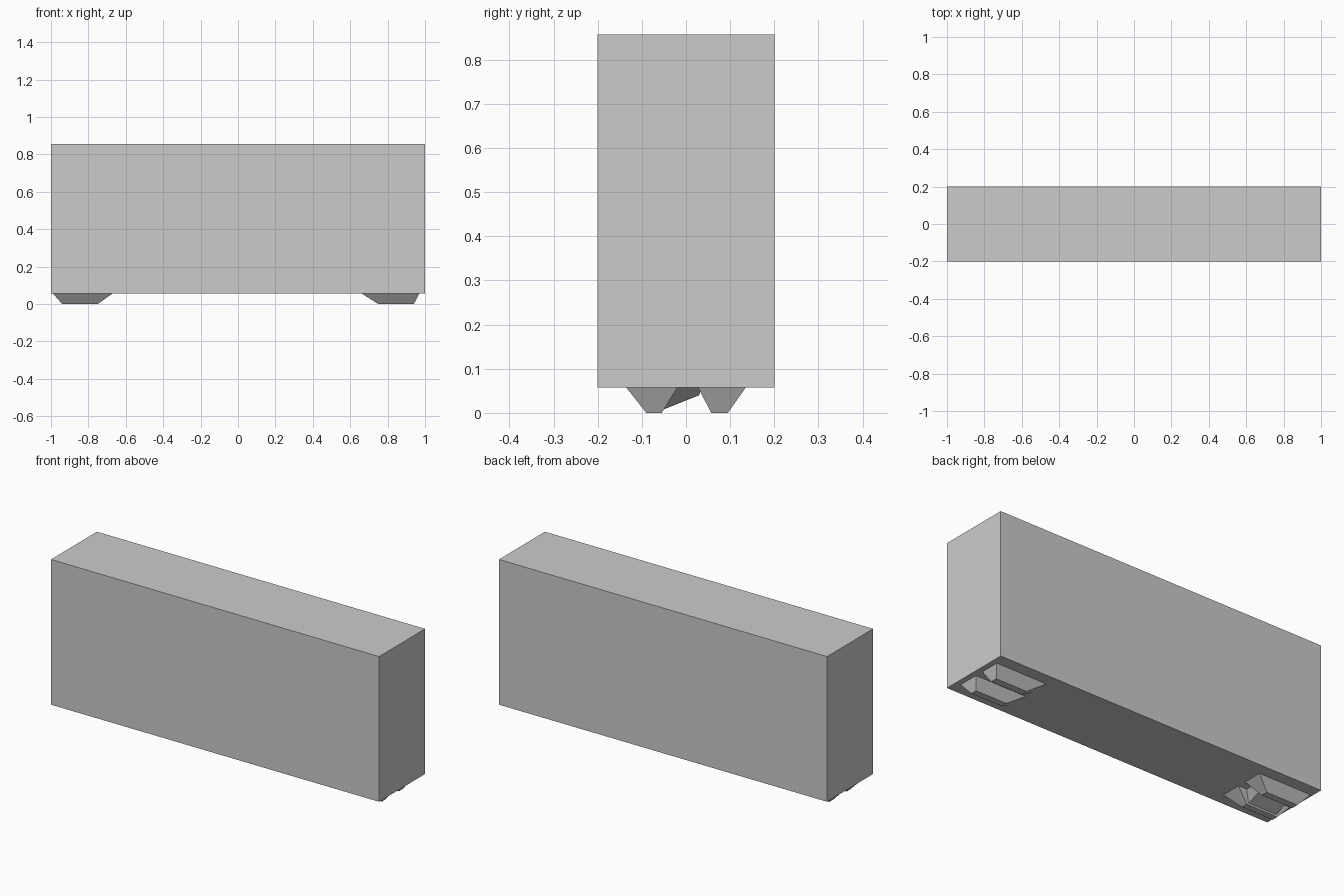
import bpy, bmesh

if "Cube" in bpy.data.objects:
    bpy.data.objects.remove(bpy.data.objects["Cube"])

Z0, Z1 = 0.057, 0.857


def frustum(name, top, bottom, z_top, z_bottom):
    """Solid between two rectangles (x0, x1, y0, y1)."""
    bm = bmesh.new()
    rings = []
    for (x0, x1, y0, y1), z in ((bottom, z_bottom), (top, z_top)):
        rings.append([bm.verts.new((x, y, z)) for x, y in
                      ((x0, y0), (x1, y0), (x1, y1), (x0, y1))])
    low, high = rings
    bm.faces.new(low[::-1])
    bm.faces.new(high)
    for i in range(4):
        j = (i + 1) % 4
        bm.faces.new((low[i], low[j], high[j], high[i]))
    bmesh.ops.recalc_face_normals(bm, faces=bm.faces)
    mesh = bpy.data.meshes.new(name)
    bm.to_mesh(mesh)
    bm.free()
    obj = bpy.data.objects.new(name, mesh)
    bpy.context.collection.objects.link(obj)
    return obj


# Main slab body
slab = (-1, 1, -0.2, 0.2)
frustum("body", slab, slab, Z1, Z0)

# Two tapered runners under each end
ends = {"left": ((-0.99, -0.67), (-0.94, -0.75)),
        "right": ((0.66, 0.97), (0.75, 0.94))}
rows = {"front": ((-0.135, -0.02), (-0.09, -0.055)),
        "back": ((0.028, 0.135), (0.057, 0.095))}
for end, (xt, xb) in ends.items():
    for row, (yt, yb) in rows.items():
        frustum(f"{end}_{row}_foot", xt + yt, xb + yb, Z0, 0.0)

# Sloping web between the left runners
web = frustum("left_foot_web", (-0.95, -0.72, -0.06, 0.035),
              (-0.93, -0.76, -0.06, 0.03), Z0, 0.04)
for v in web.data.vertices:
    if v.co.z < 0.05 and v.co.y < 0:
        v.co.z = 0.004
